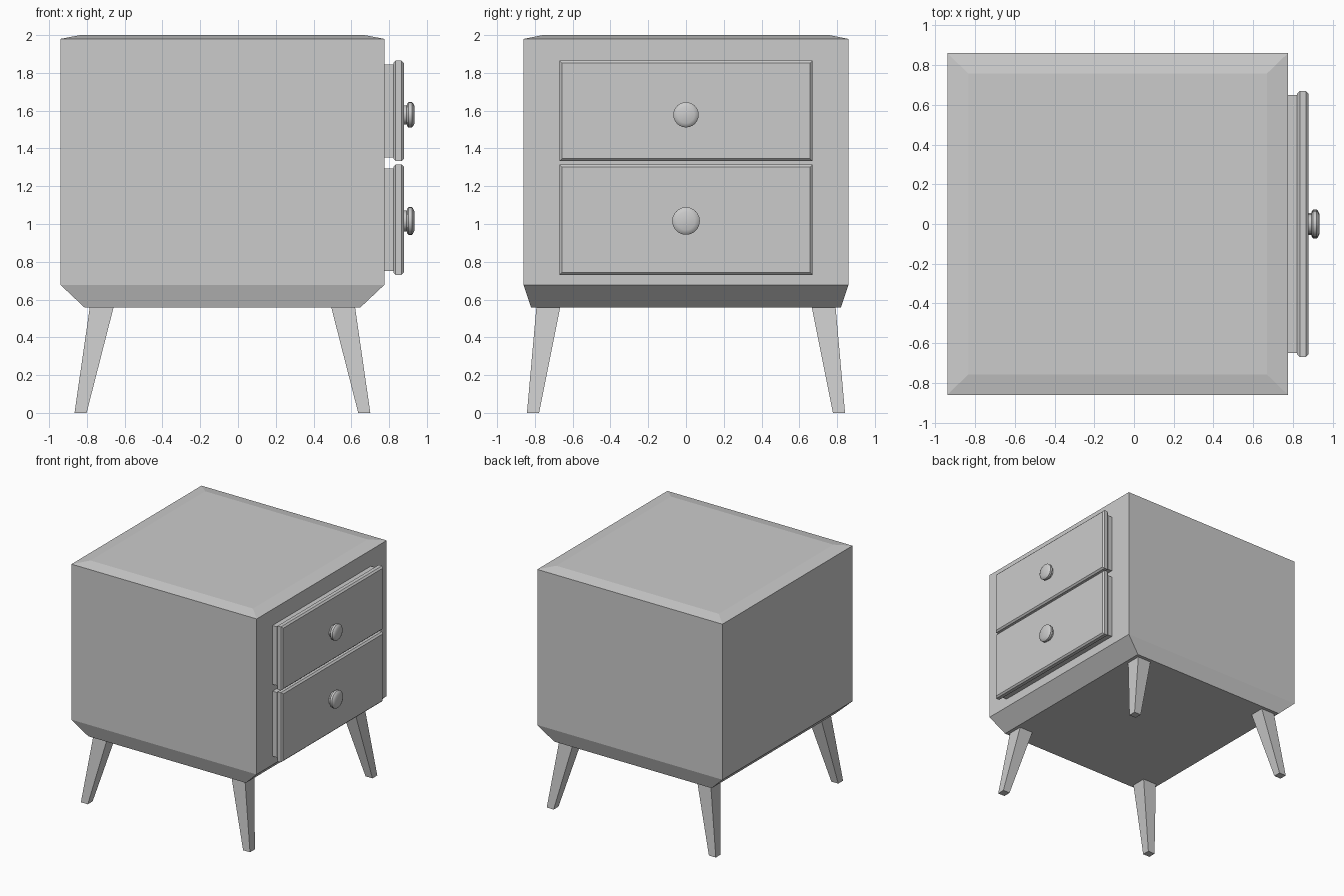
import bpy, bmesh, math
from mathutils import Vector

if "Cube" in bpy.data.objects:
    bpy.data.objects.remove(bpy.data.objects["Cube"])

CX = -0.0825  # cabinet centre along x


def finish(name, bm):
    bmesh.ops.recalc_face_normals(bm, faces=bm.faces)
    me = bpy.data.meshes.new(name)
    bm.to_mesh(me)
    bm.free()
    ob = bpy.data.objects.new(name, me)
    bpy.context.collection.objects.link(ob)
    return ob


def loft(name, rings):
    """Skin a list of point rings and cap both ends."""
    bm = bmesh.new()
    rows = [[bm.verts.new(p) for p in ring] for ring in rings]
    n = len(rows[0])
    for a, b in zip(rows, rows[1:]):
        for i in range(n):
            j = (i + 1) % n
            bm.faces.new((a[i], a[j], b[j], b[i]))
    bm.faces.new(rows[0])
    bm.faces.new(rows[-1])
    return finish(name, bm)


def rect(cx, cy, hx, hy, z):
    return [(cx - hx, cy - hy, z), (cx + hx, cy - hy, z),
            (cx + hx, cy + hy, z), (cx - hx, cy + hy, z)]


def side_rect(x, hy, z0, z1):
    return [(x, -hy, z0), (x, hy, z0), (x, hy, z1), (x, -hy, z1)]


# Cabinet: tapered underside, straight walls, shallow sloped top edge
loft("cabinet", [rect(CX, 0, 0.73, 0.82, 0.558),
                 rect(CX, 0, 0.8575, 0.86, 0.678),
                 rect(CX, 0, 0.8575, 0.86, 1.98),
                 rect(CX, 0, 0.752, 0.758, 2.0)])

# Four splayed tapered square legs
for sx, fx in ((-1, "left"), (1, "right")):
    for sy, fy in ((-1, "front"), (1, "back")):
        loft(f"{fy}_{fx}_leg",
             [rect(CX + sx * 0.751, sy * 0.81, 0.032, 0.032, 0),
              rect(CX + sx * 0.639, sy * 0.729, 0.063, 0.063, 0.56)])


def knob(name, z, r):
    """Turned knob, profile revolved about the x axis."""
    profile = [(0.875, 0.75), (0.893, 0.75), (0.896, 0.9), (0.902, 1.0),
               (0.920, 1.0), (0.927, 0.9), (0.935, 0.66)]
    n = 24
    rings = [[(x, k * r * math.cos(2 * math.pi * i / n),
               z + k * r * math.sin(2 * math.pi * i / n)) for i in range(n)]
             for x, k in profile]
    ob = loft(name, rings)
    bpy.context.view_layer.objects.active = ob
    ob.select_set(True)
    bpy.ops.object.shade_smooth_by_angle(angle=math.radians(30))
    ob.select_set(False)


# Drawers: recessed box, bevelled front panel and knob
for name, z0, z1, kz, kr in (("upper", 1.333, 1.865, 1.578, 0.067),
                             ("lower", 0.731, 1.315, 1.016, 0.073)):
    loft(f"{name}_drawer_box", [side_rect(0.76, 0.65, z0 + 0.02, z1 - 0.02),
                                side_rect(0.83, 0.65, z0 + 0.02, z1 - 0.02)])
    b = 0.013
    loft(f"{name}_drawer_front",
         [side_rect(0.822, 0.67 - b, z0 + b, z1 - b),
          side_rect(0.835, 0.67, z0, z1),
          side_rect(0.866, 0.67, z0, z1),
          side_rect(0.879, 0.67 - b, z0 + b, z1 - b)])
    knob(f"{name}_knob", kz, kr)
